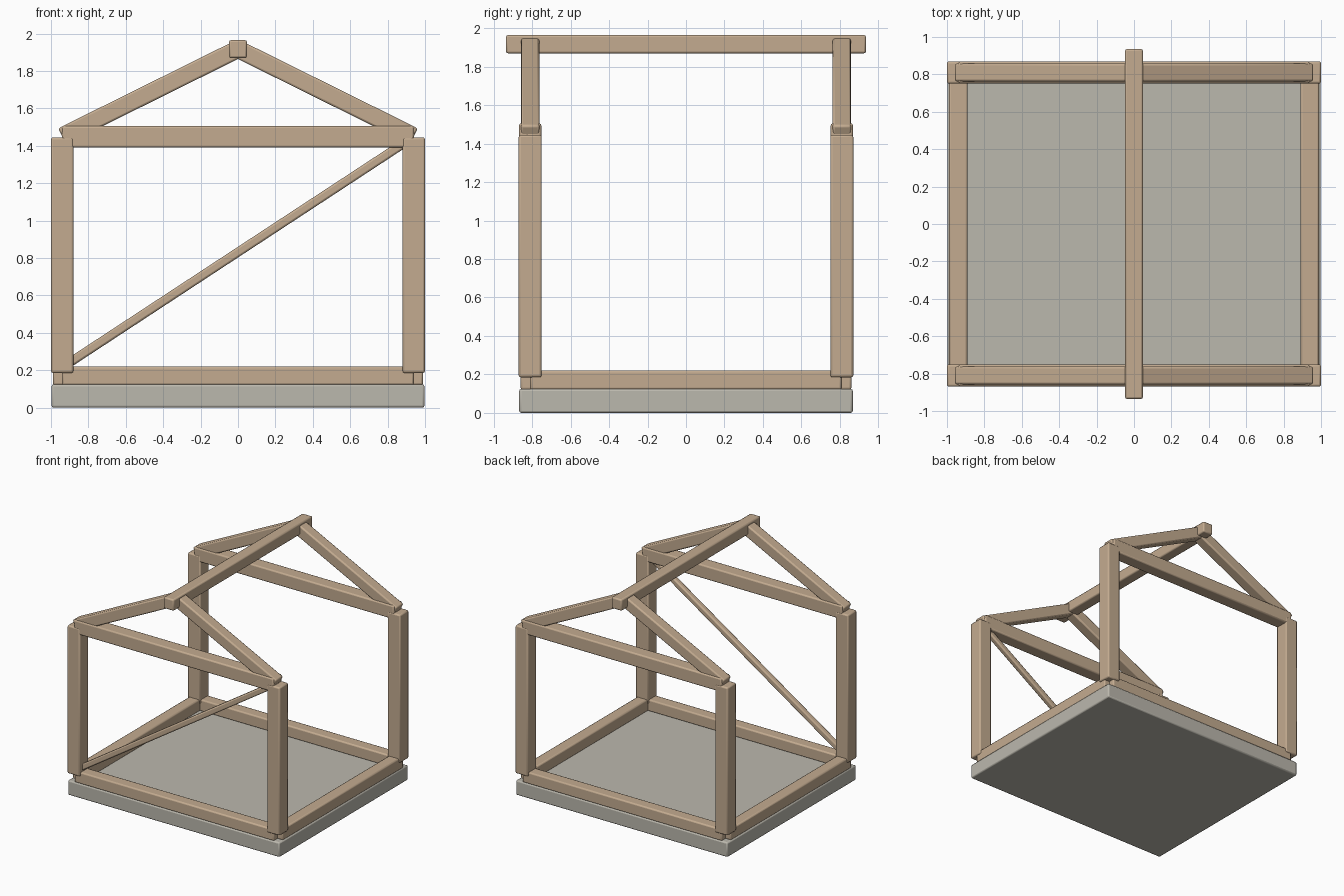
import bpy
import math
from mathutils import Vector

cube = bpy.data.objects.get("Cube")
if cube:
    bpy.data.objects.remove(cube, do_unlink=True)


def material(name, rgb):
    mat = bpy.data.materials.new(name)
    mat.use_nodes = True
    color = (*rgb, 1.0)
    mat.diffuse_color = color
    mat.node_tree.nodes["Principled BSDF"].inputs["Base Color"].default_value = color
    return mat


WOOD = material("pale timber", (0.55, 0.41, 0.28))
STONE = material("grey concrete", (0.50, 0.48, 0.42))


def block(name, center, size, mat, tilt=0.0, bevel=0.011):
    """Box with softened edges, tilted about the y axis."""
    bpy.ops.mesh.primitive_cube_add(size=1, location=center)
    obj = bpy.context.object
    obj.name = name
    obj.scale = size
    bpy.ops.object.transform_apply(location=False, rotation=False, scale=True)
    obj.rotation_euler.y = tilt
    obj.data.materials.append(mat)
    mod = obj.modifiers.new("soft edges", "BEVEL")
    mod.width = bevel
    mod.segments = 2
    bpy.ops.object.shade_smooth_by_angle(angle=math.radians(30))
    return obj


def sloped_beam(name, start, end, width, depth):
    """Timber running between two points in a plane of constant y."""
    a, b = Vector(start), Vector(end)
    d = b - a
    block(name, (a + b) / 2, (d.length, width, depth), WOOD, -math.atan2(d.z, d.x))


# Centre lines of the frame
X, Y = 0.94, 0.81
SILL_Z, EAVES_Z, RIDGE_Z = 0.17, 1.448, 1.917

# Base slab
block("base_slab", (0, 0, 0.0625), (1.994, 1.734, 0.125), STONE)

# Front and back frames
for end, sy in (("front", -1), ("back", 1)):
    y = sy * Y
    block(end + "_sill", (0, y, SILL_Z), (2 * X, 0.1, 0.1), WOOD)
    block(end + "_tie_beam", (0, y, EAVES_Z), (2 * X, 0.115, 0.115), WOOD)
    for side, sx in (("right", -1), ("left", 1)):
        x = sx * X
        block(f"{end}_{side}_post", (x, y, 0.815), (0.12, 0.12, 1.26), WOOD)
        sloped_beam(f"{end}_{side}_rafter", (x, y, EAVES_Z + 0.003), (0, y, RIDGE_Z),
                    0.095, 0.095)

# Side sills
for side, sx in (("right", -1), ("left", 1)):
    block(side + "_sill", (sx * X, 0, SILL_Z), (0.1, 2 * Y, 0.1), WOOD)

# Ridge beam and front diagonal brace
block("ridge_beam", (0, 0, RIDGE_Z), (0.096, 1.872, 0.096), WOOD)
sloped_beam("front_brace", (-X, -Y, 0.215), (X, -Y, EAVES_Z), 0.048, 0.048)
